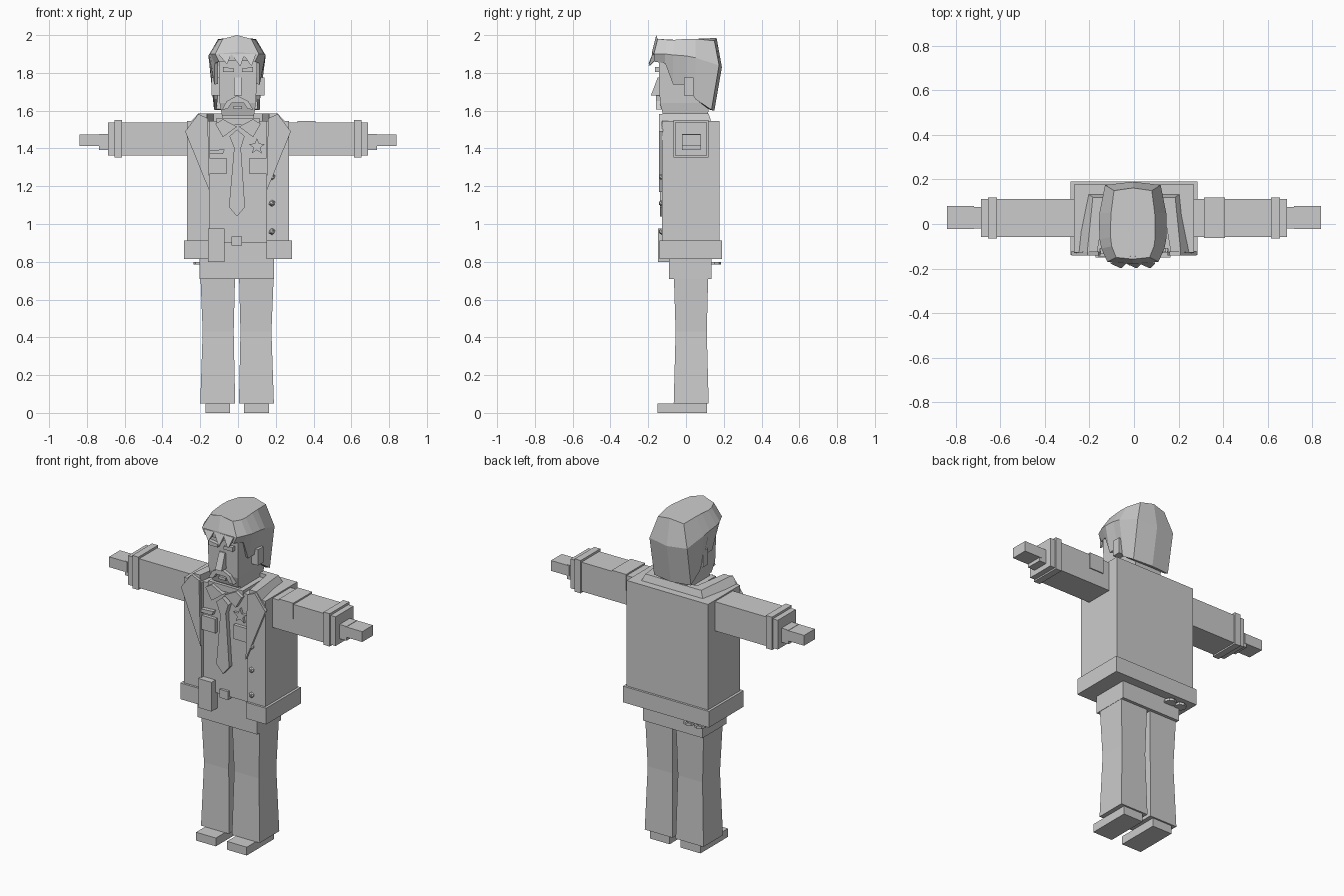
import bpy, bmesh, math
from mathutils import Vector

grey = bpy.data.materials.new("plain_grey")
grey.diffuse_color = (0.6, 0.6, 0.6, 1)


def finish(name, bm):
    bmesh.ops.recalc_face_normals(bm, faces=bm.faces)
    me = bpy.data.meshes.new(name)
    bm.to_mesh(me)
    bm.free()
    me.materials.append(grey)
    ob = bpy.data.objects.new(name, me)
    bpy.context.collection.objects.link(ob)
    return ob


def loft(name, rings, caps=True):
    """Skin a stack of closed rings with equal point counts."""
    bm = bmesh.new()
    vs = [[bm.verts.new(p) for p in r] for r in rings]
    n = len(vs[0])
    for a, b in zip(vs, vs[1:]):
        for i in range(n):
            j = (i + 1) % n
            bm.faces.new((a[i], a[j], b[j], b[i]))
    if caps:
        bm.faces.new(vs[0])
    bm.faces.new(vs[-1])
    return finish(name, bm)


def rect(x0, x1, y0, y1, z):
    return [(x0, y0, z), (x1, y0, z), (x1, y1, z), (x0, y1, z)]


def box(name, x0, x1, y0, y1, z0, z1):
    return loft(name, [rect(x0, x1, y0, y1, z0), rect(x0, x1, y0, y1, z1)])


def plate(name, pts, y0, y1, s=1):
    """Front-facing outline in x, z given depth along y."""
    return loft(name, [[(s * x, y, z) for x, z in pts] for y in (y0, y1)])


def slab(name, pts, z0, z1):
    """Plan outline in x, y given height."""
    return loft(name, [[(x, y, z) for x, y in pts] for z in (z0, z1)])


def u_plan(x, y0, y1, gap, depth):
    """Box plan with a notch in its front."""
    return [(-x, y0), (-gap, y0), (-gap, depth), (gap, depth),
            (gap, y0), (x, y0), (x, y1), (-x, y1)]


# Legs and feet
for s, side in ((-1, "right"), (1, "left")):
    rings = []
    for z, inner, outer, y0, y1 in ((0.05, 0.01, 0.195, -0.065, 0.12),
                                    (0.43, 0.018, 0.182, -0.055, 0.11),
                                    (0.75, 0.01, 0.195, -0.065, 0.118)):
        a, b = sorted((s * inner - 0.005, s * outer - 0.005))
        rings.append(rect(a, b, y0, y1, z))
    loft(side + "_leg", rings)
    a, b = sorted((s * 0.037 - 0.005, s * 0.168 - 0.005))
    box(side + "_shoe", a, b, -0.15, 0.11, 0, 0.05)

# Hips, jacket body with open front, hem band
box("hips", -0.205, 0.19, -0.09, 0.135, 0.71, 0.94)
slab("jacket_body", u_plan(0.27, -0.127, 0.177, 0.152, -0.11), 0.9, 1.545)
slab("jacket_hem", u_plan(0.285, -0.14, 0.19, 0.15, -0.085), 0.815, 0.912)
box("belt_buckle", -0.035, 0.02, -0.125, -0.08, 0.885, 0.935)
box("holster", -0.16, -0.072, -0.148, -0.085, 0.8, 0.975)

# Raised collar around the shoulders
outer = [(-0.27, -0.13), (-0.215, 0.14), (0.215, 0.14), (0.27, -0.13)]
top = [(-0.21, -0.125), (-0.185, 0.12), (0.185, 0.12), (0.21, -0.125)]
inner = [(0.165, -0.125), (0.13, 0.085), (-0.13, 0.085), (-0.165, -0.125)]
loft("jacket_collar", [[(x, y, 1.52) for x, y in outer + inner],
                       [(x, y, 1.585) for x, y in top + inner]])

for s, side in ((-1, "right"), (1, "left")):
    # Lapel, shirt collar wing and pocket
    plate(side + "_lapel", [(0.28, 1.49), (0.21, 1.582), (0.16, 1.56), (0.15, 1.17)],
          -0.142, -0.122, s)
    plate(side + "_shirt_collar", [(0.005, 1.515), (0.08, 1.46), (0.12, 1.53), (0.08, 1.555)],
          -0.138, -0.105, s)
    plate(side + "_pocket", [(0.06, 1.265), (0.15, 1.265), (0.15, 1.35), (0.06, 1.35)],
          -0.13, -0.105, s)

    # Sleeve, cuff band, palm and fingers
    def arm(name, a, b, y0, y1, z0, z1):
        lo, hi = sorted((s * a, s * b))
        box(side + "_" + name, lo, hi, y0, y1, z0, z1)
    arm("sleeve", 0.25, 0.688, -0.058, 0.112, 1.362, 1.537)
    arm("cuff", 0.615, 0.655, -0.066, 0.12, 1.353, 1.55)
    arm("palm", 0.68, 0.735, -0.02, 0.077, 1.392, 1.477)
    arm("fingers", 0.72, 0.84, -0.022, 0.08, 1.413, 1.475)
    # Ear
    arm("ear", 0.09, 0.14, -0.01, 0.04, 1.68, 1.775)
    # Brow and eye
    plate(side + "_eyebrow", [(0.02, 1.805), (0.08, 1.805), (0.08, 1.832), (0.02, 1.822)],
          -0.165, -0.13, s)

box("armband", 0.315, 0.41, -0.062, 0.118, 1.45, 1.546)

# Tie with knot
plate("tie", [(-0.02, 1.41), (0.015, 1.41), (0.037, 1.09), (-0.005, 1.04), (-0.048, 1.09)],
      -0.137, -0.105)
plate("tie_knot", [(-0.045, 1.465), (-0.02, 1.40), (0.015, 1.40), (0.035, 1.465), (-0.005, 1.5)],
      -0.143, -0.105)

# Star badge, medal bar and jacket buttons
star = []
for i in range(10):
    r, a = (0.045, 0.019)[i % 2], math.pi / 2 + i * math.pi / 5
    star.append((0.1 + r * math.cos(a), 1.41 + r * math.sin(a)))
plate("star_badge", star, -0.125, -0.105)
plate("medal_bar", [(-0.15, 1.37), (-0.08, 1.37), (-0.07, 1.395), (-0.15, 1.39)], -0.135, -0.105)
for i, z in enumerate((0.96, 1.11, 1.25)):
    bm = bmesh.new()
    bmesh.ops.create_icosphere(bm, subdivisions=1, radius=0.018)
    bmesh.ops.translate(bm, verts=bm.verts, vec=(0.18, -0.127, z))
    finish("jacket_button_%d" % (i + 1), bm)

# Pair of cuffs hanging at the back
for i, x in enumerate((-0.2, -0.13)):
    rings = []
    for r, z in ((0.035, 0.785), (0.035, 0.80), (0.022, 0.80), (0.022, 0.785)):
        rings.append([(x + r * math.cos(k * math.pi / 4), 0.15 + r * math.sin(k * math.pi / 4), z)
                      for k in range(8)])
    loft("belt_ring_%d" % (i + 1), rings[:2] + rings[2:])

# Neck and head
box("neck", -0.085, 0.085, -0.1, 0.1, 1.5, 1.62)
box("neck_band", -0.115, 0.115, -0.118, 0.11, 1.525, 1.562)
loft("head", [rect(-0.085, 0.085, -0.12, 0.115, 1.575),
              rect(-0.097, 0.095, -0.138, 0.125, 1.64),
              rect(-0.1, 0.1, -0.143, 0.14, 1.8),
              rect(-0.1, 0.1, -0.143, 0.14, 1.92)])

# Wedge nose, mouth and drooping moustache
loft("nose", [rect(-0.022, 0.02, -0.186, -0.13, 1.68), rect(-0.02, 0.018, -0.15, -0.13, 1.775)])
box("mouth", -0.025, 0.022, -0.15, -0.12, 1.61, 1.626)
plate("moustache", [(-0.085, 1.605), (-0.06, 1.65), (-0.005, 1.68), (0.055, 1.65), (0.08, 1.605),
                    (0.05, 1.61), (0.03, 1.64), (-0.035, 1.64), (-0.055, 1.61)], -0.16, -0.12)

# Hair shell: columns run from front centre to back centre on one side
low = [(0, -0.175, 1.865), (0.095, -0.17, 1.86), (0.118, -0.11, 1.85), (0.12, -0.068, 1.738),
       (0.12, 0, 1.74), (0.122, 0.05, 1.66), (0.122, 0.135, 1.605), (0, 0.15, 1.6)]
mid = [(0, -0.18, 1.91), (0.115, -0.17, 1.9), (0.142, -0.11, 1.9), (0.15, -0.068, 1.895),
       (0.152, 0, 1.89), (0.15, 0.05, 1.88), (0.125, 0.175, 1.84), (0, 0.19, 1.83)]
high = [(0, -0.158, 2.0), (0.075, -0.15, 1.98), (0.095, -0.1, 1.975), (0.1, -0.06, 1.975),
        (0.1, 0, 1.98), (0.098, 0.05, 1.98), (0.085, 0.15, 1.97), (0, 0.162, 1.985)]


def ring(half):
    other = [(-x, y, z) for x, y, z in half[-2:0:-1]]
    return [(x - 0.005, y, z) for x, y, z in half + other]


hair = loft("hair", [ring(low), ring(mid), ring(high)], caps=False)
mod = hair.modifiers.new("thickness", "SOLIDIFY")
mod.thickness = 0.02
mod.offset = -1

# Pointed fringe locks
for i, (x, z) in enumerate(((-0.07, 1.85), (0.0, 1.838), (0.06, 1.84))):
    loft("fringe_lock_%d" % (i + 1), [rect(x - 0.035, x + 0.035, -0.178, -0.13, 1.9),
                                      rect(x + 0.008, x + 0.014, -0.198, -0.19, z)])
